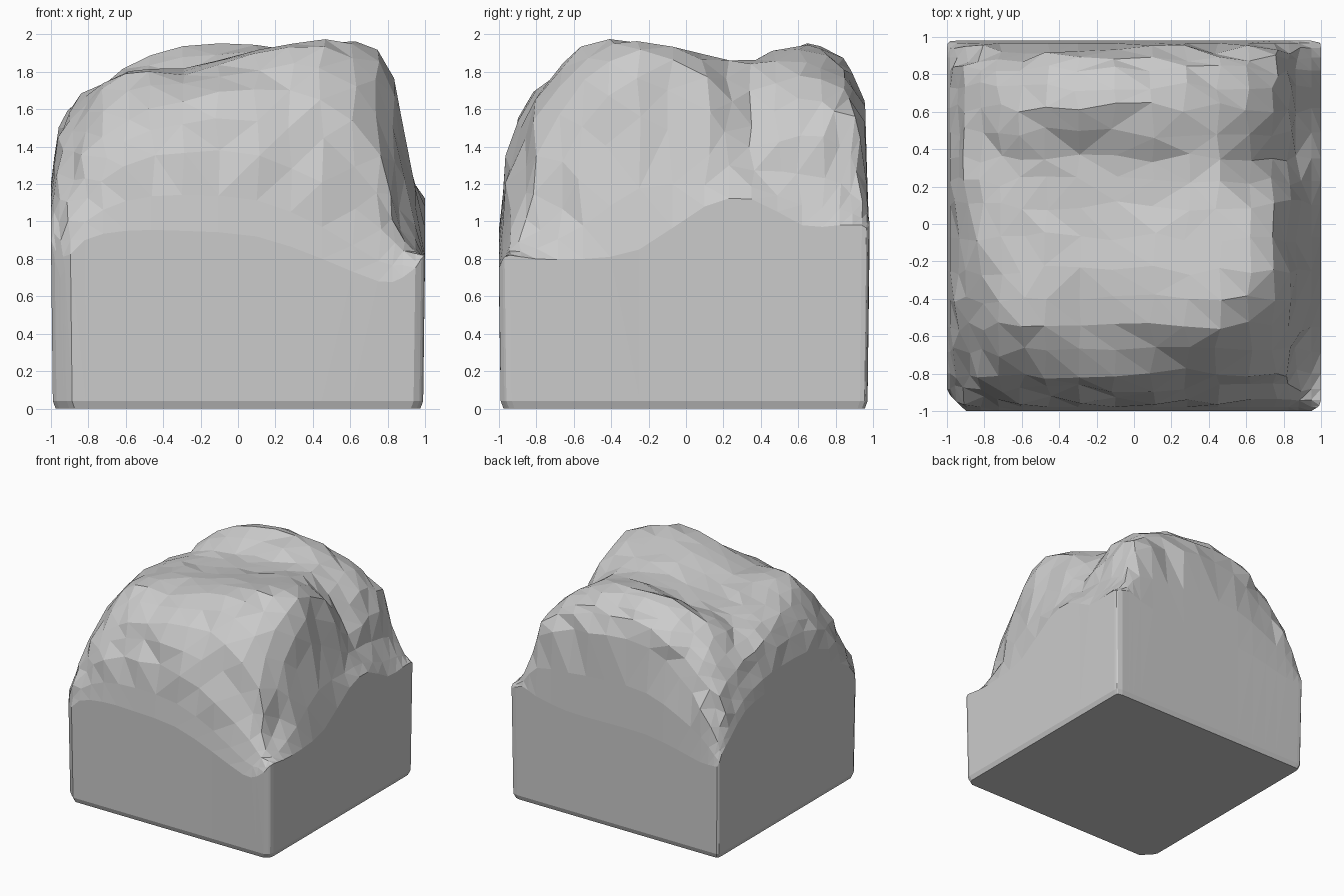
import bpy, bmesh, random

if "Cube" in bpy.data.objects:
    bpy.data.objects.remove(bpy.data.objects["Cube"])

random.seed(4)

# Coarse stations and heights of the weathered rock top (front row first)
xs = [-1, -.95, -.82, -.6, -.3, .1, .45, .75, .88, 1]
ys = [-1, -.94, -.8, -.55, -.25, .1, .35, .62, .82, .94, .98]
heights = [
    [.70, .75, .90, .95, .95, .92, .80, .68, .70, .80],
    [.80, .90, 1.12, 1.30, 1.37, 1.35, 1.2, .95, .85, .82],
    [1.0, 1.12, 1.35, 1.55, 1.65, 1.7, 1.66, 1.36, .96, .80],
    [1.12, 1.38, 1.58, 1.8, 1.79, 1.89, 1.94, 1.75, 1.22, .80],
    [1.2, 1.48, 1.67, 1.79, 1.81, 1.91, 1.95, 1.91, 1.55, .85],
    [1.2, 1.5, 1.68, 1.75, 1.79, 1.85, 1.89, 1.78, 1.36, 1.08],
    [1.2, 1.46, 1.63, 1.74, 1.79, 1.85, 1.84, 1.52, 1.28, 1.12],
    [1.15, 1.36, 1.6, 1.82, 1.94, 1.95, 1.85, 1.66, 1.25, .98],
    [1.0, 1.2, 1.48, 1.68, 1.85, 1.85, 1.76, 1.6, 1.2, .98],
    [.90, 1.0, 1.25, 1.45, 1.63, 1.65, 1.58, 1.45, 1.1, .98],
    [.80, .80, .80, .85, .9, .9, .9, .95, 1.0, .95],
]


def refine(v):
    """Double the stations with a smooth midpoint between neighbours."""
    out = []
    for i in range(len(v) - 1):
        a, b, c, d = v[max(i - 1, 0)], v[i], v[i + 1], v[min(i + 2, len(v) - 1)]
        out += [b, (9 * (b + c) - a - d) / 16]
    return out + [v[-1]]


rows = [refine(r) for r in heights]
rows = list(zip(*[refine(list(c)) for c in zip(*rows)]))
fx, fy = refine(xs), refine(ys)
nx, ny = len(fx), len(fy)

# Irregular top surface
bm = bmesh.new()
grid = []
for j, y0 in enumerate(fy):
    line = []
    for i, x in enumerate(fx):
        y, z = y0, rows[j][i]
        if 1 < i < nx - 2 and 1 < j < ny - 2:
            x += random.uniform(-.02, .02)
            y += random.uniform(-.03, .03)
            z += random.uniform(-.01, .01)
        # Worn front left corner, slight wear on the others
        over = abs(x) + abs(y) - (1.9 if x < 0 and y < 0 else 1.96)
        if over > 0:
            x -= over / 2 * (1 if x > 0 else -1)
            y -= over / 2 * (1 if y > 0 else -1)
        line.append(bm.verts.new((x, y, z)))
    grid.append(line)
for j in range(ny - 1):
    for i in range(nx - 1):
        bm.faces.new((grid[j][i], grid[j][i + 1], grid[j + 1][i + 1], grid[j + 1][i]))

# Flat cut walls, chipped lower edge and base
rim = (grid[0][:-1] + [r[-1] for r in grid[:-1]]
       + grid[-1][:0:-1] + [r[0] for r in grid[:0:-1]])
n = len(rim)
prev = rim
for z, s in ((.04, .99), (0, .985)):
    ring = [bm.verts.new((v.co.x * s, v.co.y * s, z)) for v in prev]
    for k in range(n):
        bm.faces.new((prev[k], ring[k], ring[(k + 1) % n], prev[(k + 1) % n]))
    prev = ring
bm.faces.new(prev[::-1])

bmesh.ops.triangulate(bm, faces=bm.faces[:], quad_method='SHORT_EDGE')
bmesh.ops.recalc_face_normals(bm, faces=bm.faces[:])
mesh = bpy.data.meshes.new("rock_block")
bm.to_mesh(mesh)
bm.free()
rock = bpy.data.objects.new("rock_block", mesh)
bpy.context.collection.objects.link(rock)
